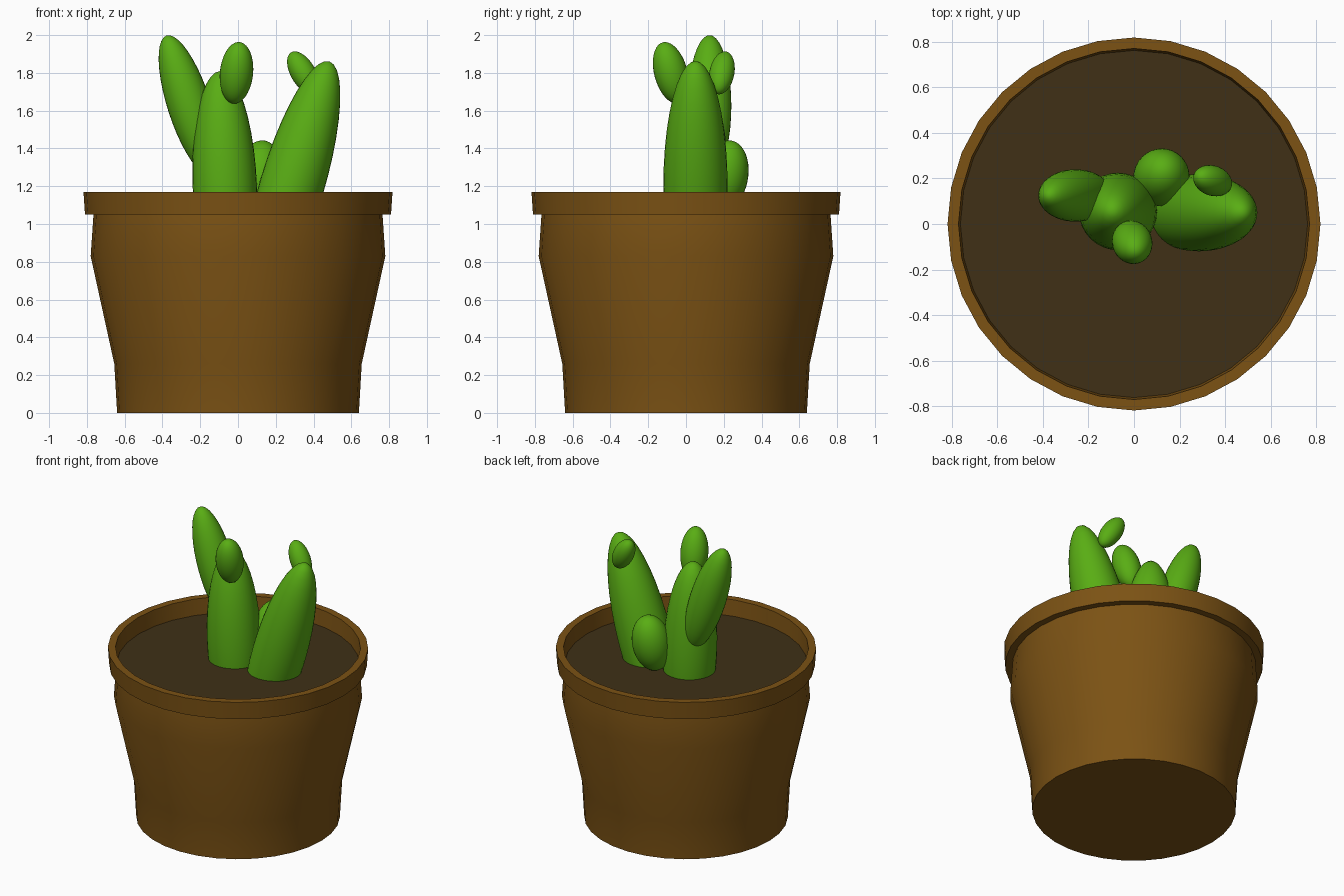
import bpy, bmesh, math
from mathutils import Vector, Matrix

if "Cube" in bpy.data.objects:
    bpy.data.objects.remove(bpy.data.objects["Cube"])

SIDES = 32
SOIL_Z = 1.06


def material(name, rgb):
    m = bpy.data.materials.new(name)
    m.diffuse_color = (*rgb, 1)
    m.use_nodes = True
    m.node_tree.nodes["Principled BSDF"].inputs["Base Color"].default_value = m.diffuse_color
    return m


BROWN = material("clay_brown", (0.20, 0.085, 0.007))
SOIL = material("soil_brown", (0.05, 0.03, 0.008))
GREEN = material("cactus_green", (0.10, 0.42, 0.007))


def finish(name, bm, mat, angle):
    bmesh.ops.recalc_face_normals(bm, faces=bm.faces)
    me = bpy.data.meshes.new(name)
    bm.to_mesh(me)
    bm.free()
    me.materials.append(mat)
    ob = bpy.data.objects.new(name, me)
    bpy.context.collection.objects.link(ob)
    bpy.ops.object.select_all(action='DESELECT')
    ob.select_set(True)
    bpy.context.view_layer.objects.active = ob
    bpy.ops.object.shade_smooth_by_angle(angle=math.radians(angle))
    return ob


def lathe(name, profile, mat):
    """Revolve an (r, z) profile around z, capping both ends."""
    bm = bmesh.new()
    rings = []
    for r, z in profile:
        rings.append([bm.verts.new((r * math.cos(2 * math.pi * i / SIDES),
                                    r * math.sin(2 * math.pi * i / SIDES), z))
                      for i in range(SIDES)])
    for a, b in zip(rings, rings[1:]):
        for i in range(SIDES):
            j = (i + 1) % SIDES
            bm.faces.new((a[i], a[j], b[j], b[i]))
    bm.faces.new(rings[0])
    bm.faces.new(rings[-1])
    return finish(name, bm, mat, 40)


def lobe(name, centre, radius, length, axis):
    """Ellipsoid cactus lobe whose long half-length points along axis."""
    bm = bmesh.new()
    rot = Vector((0, 0, 1)).rotation_difference(Vector(axis)).to_matrix().to_4x4()
    mat = Matrix.Translation(centre) @ rot @ Matrix.Diagonal((radius, radius, length, 1))
    bmesh.ops.create_uvsphere(bm, u_segments=32, v_segments=20, radius=1, matrix=mat)
    return finish(name, bm, GREEN, 60)


# Pot: tapered body, overhanging rim, inner wall down to the soil
lathe("pot", [(0.64, 0), (0.655, 0.26), (0.78, 0.83), (0.765, 1.05), (0.81, 1.05),
              (0.818, 1.17), (0.77, 1.17), (0.76, SOIL_Z - 0.02)], BROWN)

# Soil disc
bm = bmesh.new()
bmesh.ops.create_circle(bm, cap_ends=True, segments=SIDES, radius=0.764,
                        matrix=Matrix.Translation((0, 0, SOIL_Z)))
finish("soil", bm, SOIL, 30)

# Main stems, then branches and buds
lobe("middle_stem", (-0.07, 0.055, 1.20), 0.17, 0.61, (-0.04, 0, 1))
lobe("right_stem", (0.285, 0.05, 1.20), 0.17, 0.69, (0.30, 0, 1))
lobe("left_branch", (-0.257, 0.125, 1.625), 0.115, 0.392, (-0.325, 0, 1))
lobe("front_bud", (-0.008, -0.08, 1.80), 0.088, 0.168, (0.10, -0.27, 1))
lobe("right_bud", (0.345, 0.19, 1.80), 0.066, 0.127, (-0.5, 0.17, 0.86))
lobe("back_stem", (0.12, 0.205, 1.25), 0.123, 0.195, (0.07, 0.20, 1))
